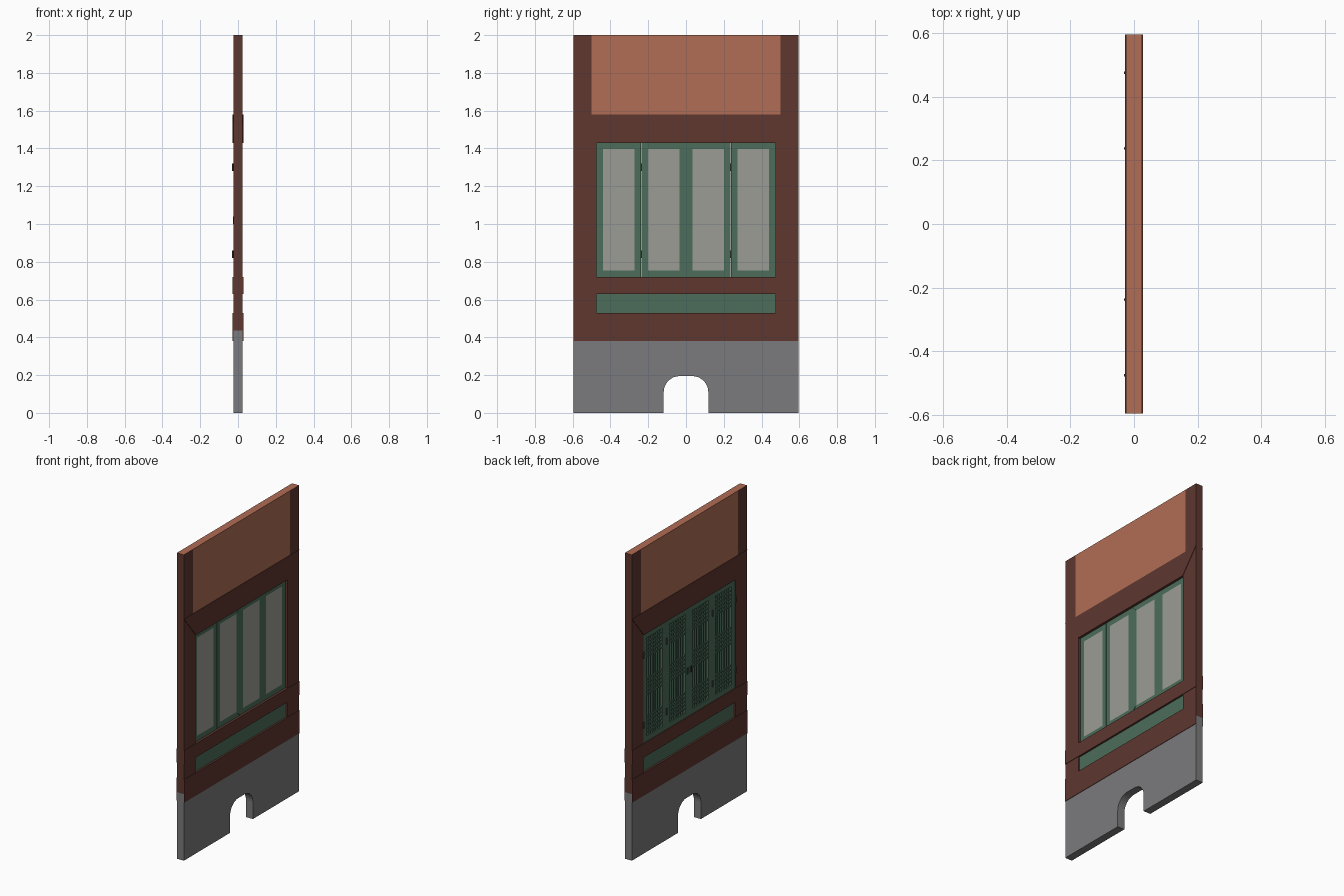
import bpy, bmesh, math

if "Cube" in bpy.data.objects:
    bpy.data.objects.remove(bpy.data.objects["Cube"])

def mat(name, rgb):
    m = bpy.data.materials.new(name)
    m.diffuse_color = (*rgb, 1)
    m.use_nodes = True
    m.node_tree.nodes["Principled BSDF"].inputs["Base Color"].default_value = m.diffuse_color
    return m

WOOD = mat("brown wood", (.112, .038, .028))
PLASTER = mat("terracotta plaster", (.434, .153, .089))
GREEN = mat("green paint", (.072, .155, .104))
STONE = mat("grey stone", (.198, .198, .205))
PAPER = mat("window paper", (.335, .335, .303))
METAL = mat("dark metal", (.05, .05, .05))

W, T, P = .595, .025, .028      # half width, half thickness, proud half thickness
Y = .475                        # half width of window opening

def finish(name, bm, *mats):
    bmesh.ops.recalc_face_normals(bm, faces=bm.faces)
    me = bpy.data.meshes.new(name)
    bm.to_mesh(me)
    bm.free()
    for m in mats:
        me.materials.append(m)
    ob = bpy.data.objects.new(name, me)
    bpy.context.collection.objects.link(ob)
    return ob

def add_box(bm, x0, x1, y0, y1, z0, z1):
    vs = bmesh.ops.create_cube(bm, size=1)["verts"]
    for v in vs:
        v.co.x = x1 if v.co.x > 0 else x0
        v.co.y = y1 if v.co.y > 0 else y0
        v.co.z = z1 if v.co.z > 0 else z0

def boxes(name, m, *dims):
    bm = bmesh.new()
    for d in dims:
        add_box(bm, *d)
    return finish(name, bm, m)

def prism(name, m, profile, x0, x1):
    """Extrude a (y, z) outline along x."""
    bm = bmesh.new()
    f = bm.faces.new([bm.verts.new((x0, y, z)) for y, z in profile])
    ext = bmesh.ops.extrude_face_region(bm, geom=[f])["geom"]
    for v in ext:
        if isinstance(v, bmesh.types.BMVert):
            v.co.x = x1
    return finish(name, bm, m)

# stone base with a rounded flue opening
r, hw, top = .085, .118, .195
arc = [(hw - r + r * math.cos(a), top - r + r * math.sin(a))
       for a in (math.radians(i * 11.25) for i in range(9))]
opening = [(hw, 0)] + arc
outline = [(-W, 0), (-W, .435), (W, .435), (W, 0)] + opening \
    + [(-y, z) for y, z in reversed(opening)]
prism("stone_base", STONE, outline, -T, T)

# upper wall: plaster with timber-coloured side bands
bm = bmesh.new()
add_box(bm, -T, T, -W, W, 1.58, 2)
for y in (-.5, .5):
    bmesh.ops.bisect_plane(bm, geom=bm.verts[:] + bm.edges[:] + bm.faces[:],
                           plane_co=(0, y, 0), plane_no=(0, 1, 0))
bm.normal_update()
for f in bm.faces:
    c = f.calc_center_median()
    f.material_index = 1 if abs(c.y) > .5 and f.normal.z < .5 else 0
finish("upper_wall", bm, PLASTER, WOOD)

# posts and beams
for side, s in (("left", -1), ("right", 1)):
    boxes("post_" + side, WOOD, (-T, T, *sorted((s * Y, s * W)), .435, 1.58))
prism("lintel_beam", WOOD, [(-Y, 1.43), (Y, 1.43), (W, 1.58), (-W, 1.58)], -P, P)
boxes("sill_beam", WOOD, (-P, P, -W, W, .63, .72))
boxes("bottom_beam", WOOD, (-T, T, -Y, Y, .435, .53),
      (-P, -T, -W, W, .38, .53), (T, P, -W, W, .38, .53))
boxes("lower_panel", GREEN, (-.016, .016, -Y, Y, .53, .63))

# four folding window leaves
LW, B = Y / 2, .034             # leaf width, frame bar width
Z0, Z1 = .72, 1.43
for i in range(4):
    y0 = -Y + i * LW
    a, b = y0 + .001, y0 + LW - .001
    boxes(f"leaf_frame_{i}", GREEN,
          (-.022, .012, a, a + B, Z0, Z1), (-.022, .012, b - B, b, Z0, Z1),
          (-.022, .012, a + B, b - B, Z0, Z0 + B), (-.022, .012, a + B, b - B, Z1 - B, Z1))
    pa, pb, za, zb = a + B, b - B, Z0 + B, Z1 - B
    boxes(f"leaf_paper_{i}", PAPER, (-.006, .012, pa, pb, za, zb))
    # lattice: upright bars, with three bands of cross bars
    bars = []
    for k in range(1, 7):
        y = pa + (pb - pa) * k / 7
        bars.append((-.018, -.006, y - .0045, y + .0045, za, zb))
    for zc in (zb - .075, (za + zb) / 2, za + .075):
        for k in range(-2, 3):
            z = zc + k * .025
            bars.append((-.019, -.006, pa, pb, z - .0045, z + .0045))
    boxes(f"leaf_lattice_{i}", GREEN, *bars)

# centre meeting strip with pointed ends
prism("meeting_strip", GREEN, [(0, Z0), (.03, Z0 + .03), (.03, Z1 - .03), (0, Z1),
                               (-.03, Z1 - .03), (-.03, Z0 + .03)], .012, .014)

# hinges and door pulls on the lattice side
bm = bmesh.new()
for y in (-Y, -LW, LW, Y):
    for z in (.84, 1.30):
        vs = bmesh.ops.create_cone(bm, cap_ends=True, segments=8, radius1=.005,
                                   radius2=.005, depth=.04)["verts"]
        bmesh.ops.translate(bm, verts=vs, vec=(-.027, y, z))
finish("hinges", bm, METAL)
boxes("door_pulls", METAL, *[(-.027, -.022, s * .017 - .005, s * .017 + .005, 1.0, 1.04)
                             for s in (-1, 1)])
